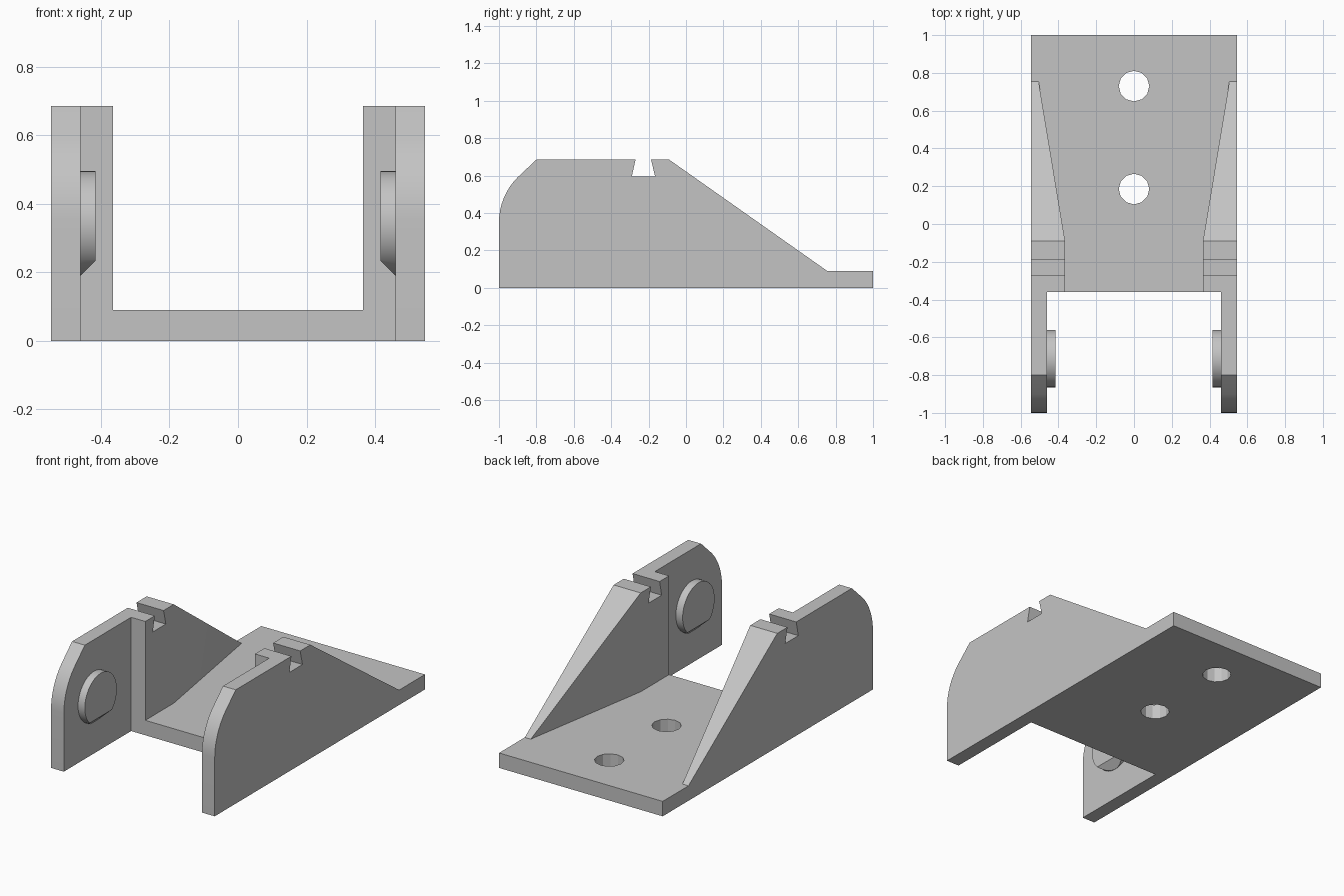
import bpy
import bmesh
from math import cos, sin, pi, radians
from mathutils import Matrix, Vector

if "Cube" in bpy.data.objects:
    bpy.data.objects.remove(bpy.data.objects["Cube"], do_unlink=True)

HALF_W, TOP, FLOOR = 0.545, 0.685, 0.09

grey = bpy.data.materials.new("plain grey")
grey.use_nodes = True
grey.diffuse_color = (0.55, 0.55, 0.55, 1)
grey.node_tree.nodes["Principled BSDF"].inputs["Base Color"].default_value = grey.diffuse_color


def finish(bm, name):
    bmesh.ops.recalc_face_normals(bm, faces=bm.faces)
    mesh = bpy.data.meshes.new(name)
    bm.to_mesh(mesh)
    bm.free()
    obj = bpy.data.objects.new(name, mesh)
    bpy.context.collection.objects.link(obj)
    mesh.materials.append(grey)
    return obj


def prism(name, points, offset):
    """Extrude a closed outline along the offset vector."""
    bm = bmesh.new()
    face = bm.faces.new([bm.verts.new(p) for p in points])
    new = bmesh.ops.extrude_face_region(bm, geom=[face])["geom"]
    verts = [v for v in new if isinstance(v, bmesh.types.BMVert)]
    bmesh.ops.translate(bm, verts=verts, vec=Vector(offset))
    return finish(bm, name)


def cylinder(radius, depth, sides, matrix):
    bm = bmesh.new()
    bmesh.ops.create_cone(bm, cap_ends=True, segments=sides, radius1=radius,
                          radius2=radius, depth=depth, matrix=matrix)
    return bm


def apply(obj, mod):
    bpy.context.view_layer.objects.active = obj
    bpy.ops.object.modifier_apply(modifier=mod.name)


def combine(obj, other, operation):
    mod = obj.modifiers.new("combine", "BOOLEAN")
    mod.operation, mod.object, mod.solver = operation, other, "EXACT"
    apply(obj, mod)
    bpy.data.objects.remove(other, do_unlink=True)


def mirror_x(obj):
    mod = obj.modifiers.new("mirror", "MIRROR")
    mod.use_mirror_merge = False
    apply(obj, mod)


def smooth(obj):
    bpy.ops.object.select_all(action="DESELECT")
    obj.select_set(True)
    bpy.context.view_layer.objects.active = obj
    bpy.ops.object.shade_smooth_by_angle(angle=radians(20))


# Side wall profile: rounded nose, dovetail notch and long rear slope
nose = [(-0.66 - 0.34 * cos(i * pi / 32), 0.35 + 0.34 * sin(i * pi / 32)) for i in range(9)]
side = [(-1, 0)] + nose + [
    (-0.8, TOP), (-0.27, TOP), (-0.29, 0.595), (-0.165, 0.595), (-0.187, TOP),
    (-0.09, TOP), (0.755, FLOOR), (0.755, 0)]
wall = prism("side_walls", [(0.3, y, z) for y, z in side], (0.4, 0, 0))

# Wall footprint: thin front cheek, thick middle, tapered rear
plan = [(HALF_W, -1.1), (0.46, -1.1), (0.46, -0.36), (0.365, -0.36),
        (0.365, -0.09), (0.505, 0.755), (0.505, 0.9), (HALF_W, 0.9)]
footprint = prism("footprint", [(x, y, -0.1) for x, y in plan], (0, 0, 1))
combine(wall, footprint, "INTERSECT")
mirror_x(wall)

# Floor plate joined to the walls, with two screw holes
corners = [(-HALF_W, -0.36), (HALF_W, -0.36), (HALF_W, 1), (-HALF_W, 1)]
body = prism("bracket_body", [(x, y, 0) for x, y in corners], (0, 0, FLOOR))
combine(body, wall, "UNION")
for y in (0.185, 0.73):
    hole = finish(cylinder(0.081, 0.4, 12, Matrix.Translation((0, y, 0))), "hole_cutter")
    combine(body, hole, "DIFFERENCE")
smooth(body)

# Round pivot bosses with a bevelled lower edge
axis = Matrix.Translation((0.4425, -0.7125, 0.343)) @ Matrix.Rotation(pi / 2, 4, "Y")
bm = cylinder(0.152, 0.055, 48, axis)
cut = bmesh.ops.bisect_plane(bm, geom=bm.verts[:] + bm.edges[:] + bm.faces[:],
                             plane_co=(0.46, 0, 0.19), plane_no=(-1, 0, -1),
                             clear_outer=True)
rim = [e for e in cut["geom_cut"] if isinstance(e, bmesh.types.BMEdge)]
bmesh.ops.holes_fill(bm, edges=rim, sides=0)
boss = finish(bm, "pivot_bosses")
mirror_x(boss)
smooth(boss)
